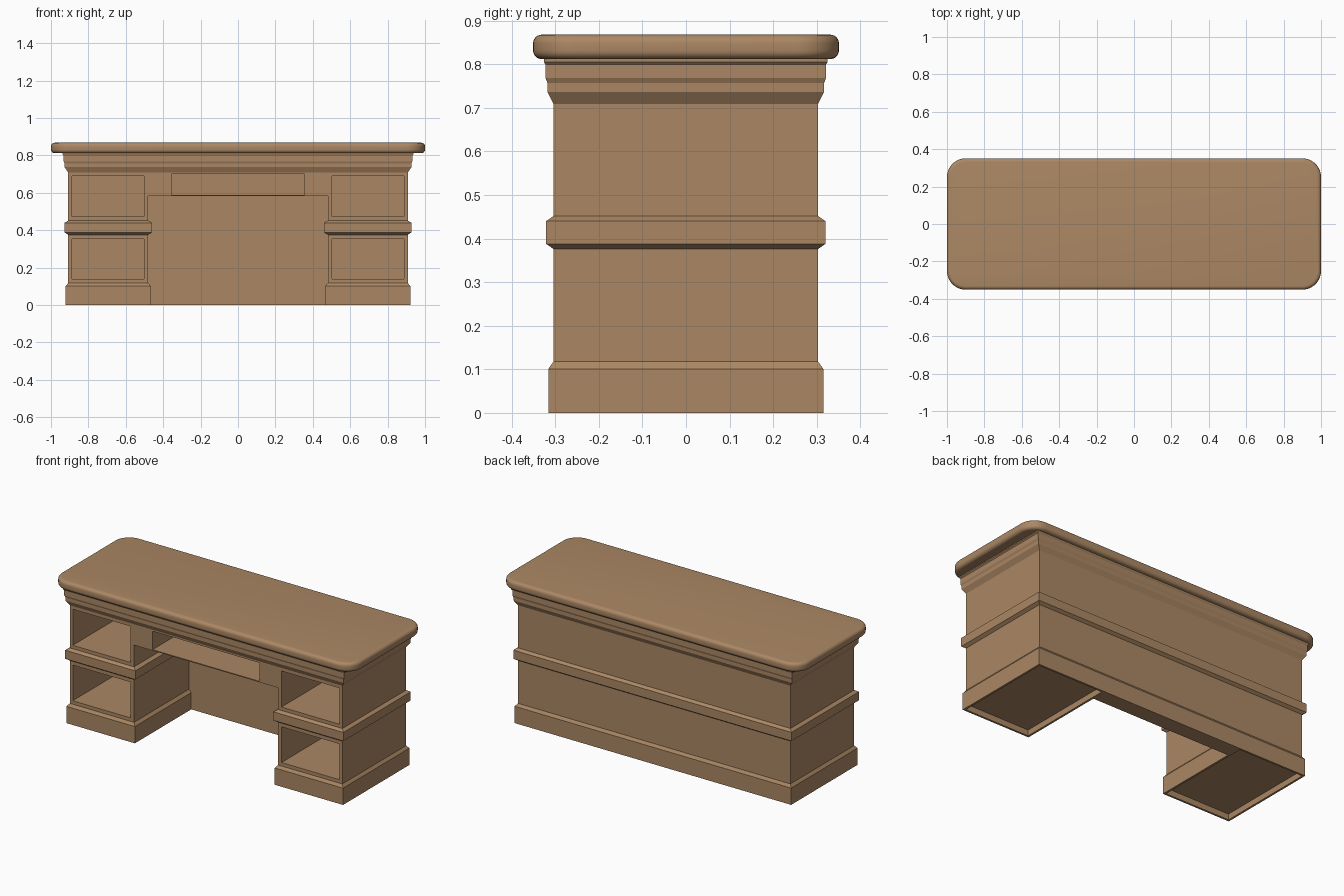
import bpy, bmesh, math

if "Cube" in bpy.data.objects:
    bpy.data.objects.remove(bpy.data.objects["Cube"])

wood = bpy.data.materials.new("warm_brown_wood")
wood.diffuse_color = (0.41, 0.245, 0.128, 1)
wood.use_nodes = True
wood.node_tree.nodes["Principled BSDF"].inputs["Base Color"].default_value = wood.diffuse_color


def finish(bm, name):
    bmesh.ops.recalc_face_normals(bm, faces=bm.faces)
    me = bpy.data.meshes.new(name)
    bm.to_mesh(me)
    bm.free()
    me.materials.append(wood)
    ob = bpy.data.objects.new(name, me)
    bpy.context.collection.objects.link(ob)
    return ob


def bridge(bm, a, b):
    for i in range(len(a)):
        j = (i + 1) % len(a)
        bm.faces.new((a[i], a[j], b[j], b[i]))


# Desk body: U-shaped plan below the knee hole, full rectangle above it
X, F, B, K, P = 0.908, -0.304, 0.303, 0.48, 0.22


def u_plan(bm, z, o):
    k, x, f, b = K - o * 1.2, X + o * 1.1, F - o, B + o
    pts = [(-x, f), (-k, f), (-k, P), (k, P), (k, f), (x, f), (x, b), (-x, b)]
    return [bm.verts.new((px, py, z)) for px, py in pts]


def full_plan(bm, z, o):
    x, f, b = X + o * 1.35, F - o, B + o
    pts = [(-x, f), (-K, f), (K, f), (x, f), (x, b), (-x, b)]
    return [bm.verts.new((px, py, z)) for px, py in pts]


bm = bmesh.new()
# plinth, waist band (height, projection)
lower = [(0, .012), (.101, .012), (.118, 0), (.376, 0), (.388, .017),
         (.440, .017), (.452, 0), (.583, 0)]
# crown moulding
upper = [(.709, 0), (.737, .014), (.757, .014), (.768, .018), (.799, .018),
         (.805, .022), (.816, .022)]
rings = [u_plan(bm, z, o) for z, o in lower]
bm.faces.new(rings[0])
for a, b in zip(rings, rings[1:]):
    bridge(bm, a, b)
r = rings[-1]
bm.faces.new(r[1:5])                       # knee hole ceiling
prev = [r[i] for i in (0, 1, 4, 5, 6, 7)]
for z, o in upper:
    cur = full_plan(bm, z, o)
    bridge(bm, prev, cur)
    prev = cur
bm.faces.new(prev)
body = finish(bm, "desk_body")

# Open drawer compartments and hollow plinth undersides
bm = bmesh.new()


def box(x0, x1, y0, y1, z0, z1):
    vs = bmesh.ops.create_cube(bm, size=1)["verts"]
    for v in vs:
        v.co = ((x0, x1)[v.co.x > 0], (y0, y1)[v.co.y > 0], (z0, z1)[v.co.z > 0])


for s in (-1, 1):
    xa, xb = sorted((s * .503, s * .888))
    box(xa, xb, -.4, .28, .473, .690)
    box(xa, xb, -.4, .28, .139, .354)
    xa, xb = sorted((s * .478, s * .909))
    box(xa, xb, -.304, .303, -.1, .035)
box(-.356, .356, -.4, .28, .589, .700)
cutter = finish(bm, "compartment_cutter")
cutter.hide_render = True

mod = body.modifiers.new("compartments", 'BOOLEAN')
mod.operation = 'DIFFERENCE'
mod.solver = 'EXACT'
mod.object = cutter
bpy.context.view_layer.objects.active = body
body.select_set(True)
bpy.ops.object.modifier_apply(modifier=mod.name)
bpy.data.objects.remove(cutter)
body.select_set(False)

# Table top: rounded rectangle with softened edges
bm = bmesh.new()
R, E, Z0, Z1, N = 0.1, 0.02, 0.812, 0.868, 10


def rounded(z, inset):
    ring = []
    for q, (sx, sy) in enumerate(((1, 1), (-1, 1), (-1, -1), (1, -1))):
        for i in range(N + 1):
            a = math.pi / 2 * (q + i / N)
            ring.append(bm.verts.new((sx * (1 - R) + (R - inset) * math.cos(a),
                                      sy * (.351 - R) + (R - inset) * math.sin(a), z)))
    return ring


steps = [math.pi / 2 * i / 6 for i in range(7)]
prof = [(Z0 + E * (1 - math.sin(t)), E * (1 - math.cos(t))) for t in reversed(steps)]
prof += [(Z1 - E * (1 - math.sin(t)), E * (1 - math.cos(t))) for t in steps]
rings = [rounded(z, i) for z, i in prof]
bm.faces.new(rings[0])
for a, b in zip(rings, rings[1:]):
    bridge(bm, a, b)
bm.faces.new(rings[-1])
top = finish(bm, "table_top")
bpy.context.view_layer.objects.active = top
top.select_set(True)
bpy.ops.object.shade_smooth_by_angle(angle=math.radians(35))
